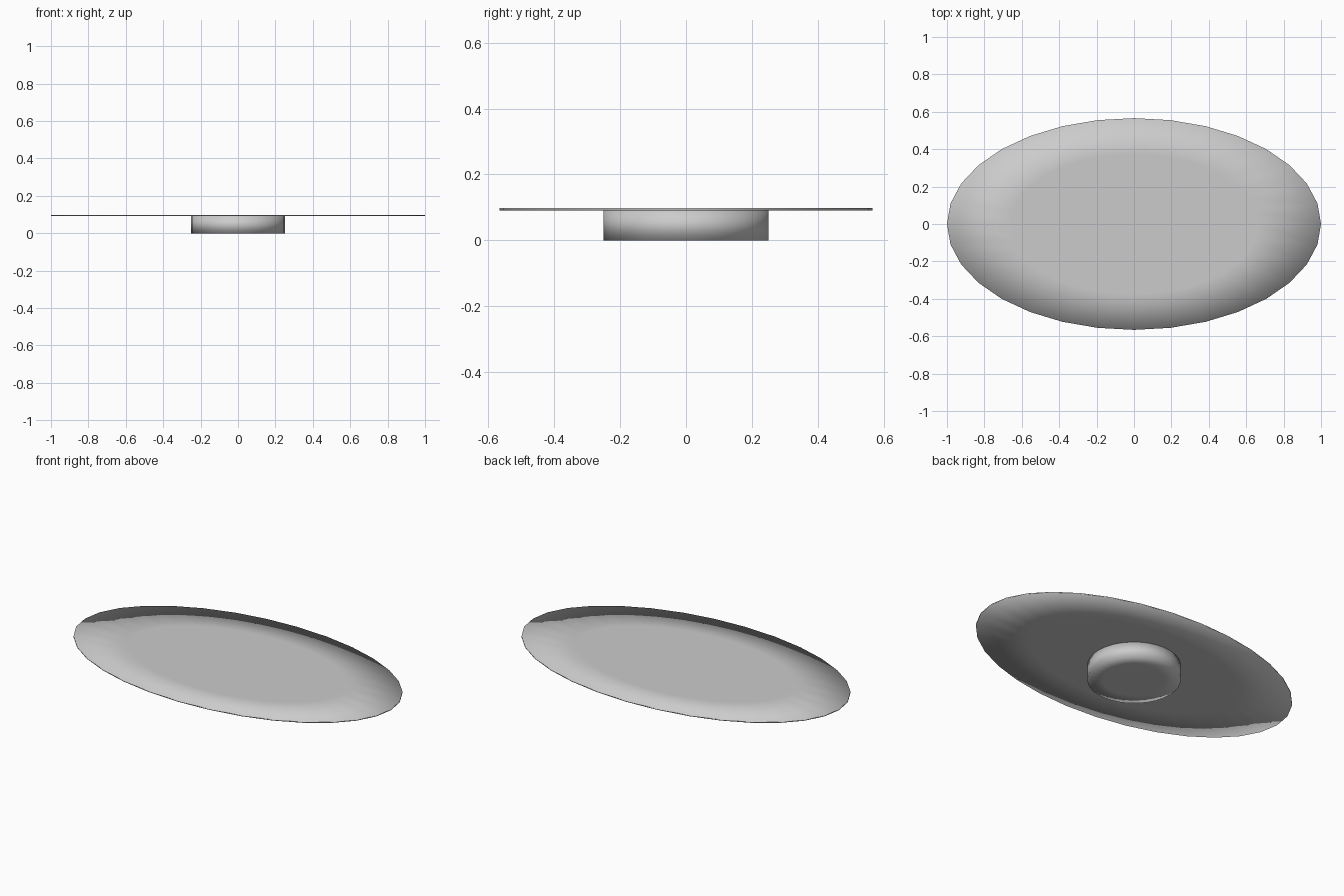
import bpy, bmesh
from math import cos, sin, pi

if "Cube" in bpy.data.objects:
    bpy.data.objects.remove(bpy.data.objects["Cube"])

SIDES = 32


def disc(name, rx, ry, z0, z1, inner=0.66):
    """Closed elliptical disc with an inner loop on each cap, smooth shaded."""
    bm = bmesh.new()

    def ring(s, z):
        return [bm.verts.new((rx * s * cos(2 * pi * i / SIDES),
                              ry * s * sin(2 * pi * i / SIDES), z))
                for i in range(SIDES)]

    rings = [ring(inner, z0), ring(1, z0), ring(1, z1), ring(inner, z1)]
    for a, b in zip(rings, rings[1:]):
        for i in range(SIDES):
            j = (i + 1) % SIDES
            bm.faces.new((a[i], a[j], b[j], b[i]))
    bm.faces.new(rings[0][::-1])
    bm.faces.new(rings[-1])
    for f in bm.faces:
        f.smooth = True
    mesh = bpy.data.meshes.new(name)
    bm.to_mesh(mesh)
    bm.free()
    obj = bpy.data.objects.new(name, mesh)
    bpy.context.collection.objects.link(obj)
    return obj


# Thin oval top plate
disc("oval_plate", 1.0, 0.566, 0.091, 0.098)

# Round foot underneath
disc("round_foot", 0.25, 0.25, 0.0, 0.091)
